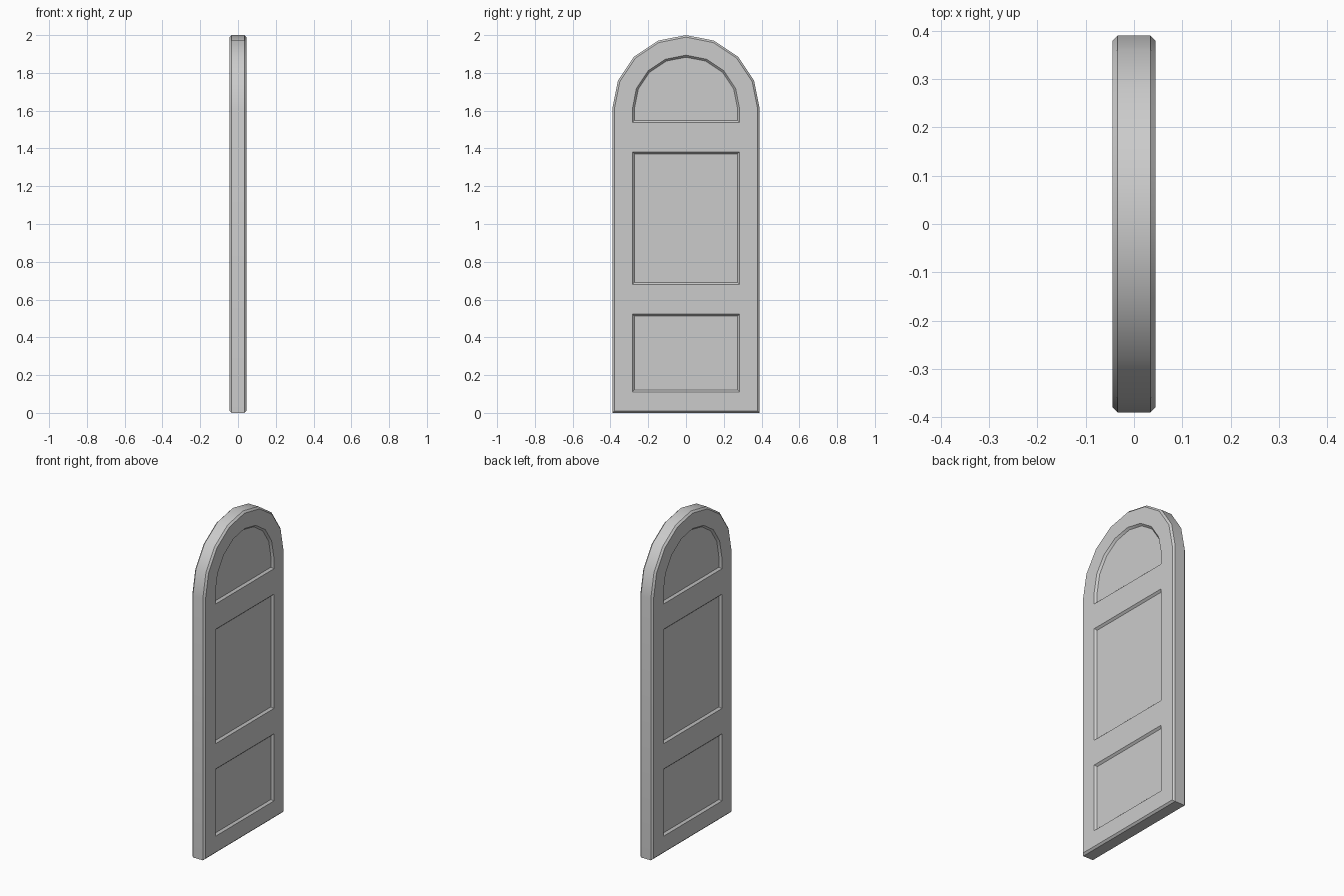
import bpy, bmesh
from math import sin, cos, pi

if "Cube" in bpy.data.objects:
    bpy.data.objects.remove(bpy.data.objects["Cube"])

SPRING = 1.61      # height where the arch begins
HALF_T = 0.045     # half thickness
CH = 0.011         # chamfer and panel slope


def arch(r, z0):
    """Arched outline: straight sides with an eight-sided half circle."""
    pts = [(-r, z0), (r, z0)]
    return pts + [(r * cos(i * pi / 8), SPRING + r * sin(i * pi / 8)) for i in range(9)]


def rect(w, z0, z1):
    return [(-w, z0), (w, z0), (w, z1), (-w, z1)]


bm = bmesh.new()


def loop(pts, x):
    return [bm.verts.new((x, y, z)) for y, z in pts]


def edges(vs):
    out = []
    for a, b in zip(vs, vs[1:] + vs[:1]):
        out.append(bm.edges.get((a, b)) or bm.edges.new((a, b)))
    return out


def skin(a, b):
    n = len(a)
    for i in range(n):
        j = (i + 1) % n
        bm.faces.new((a[i], a[j], b[j], b[i]))


# Rim and chamfer of one half
mid = loop(arch(0.39, 0), 0)
rim = loop(arch(0.39, 0), HALF_T - CH)
front = loop(arch(0.39 - CH, CH), HALF_T)
skin(mid, rim)
skin(rim, front)
face_edges = edges(front)

# Three sunken panels with sloped borders
panels = [
    (rect(0.284, 0.11, 0.523), rect(0.284 - CH, 0.11 + CH, 0.523 - CH)),
    (rect(0.284, 0.679, 1.382), rect(0.284 - CH, 0.679 + CH, 1.382 - CH)),
    (arch(0.284, 1.538), arch(0.284 - CH, 1.538 + CH)),
]
for outer, inner in panels:
    a, b = loop(outer, HALF_T), loop(inner, HALF_T - 0.012)
    skin(a, b)
    bm.faces.new(b)
    face_edges += edges(a)

# Flat frame around the panels
bmesh.ops.triangle_fill(bm, edges=face_edges, use_beauty=True, normal=(1, 0, 0))

# Mirror to the other side
geom = bm.verts[:] + bm.edges[:] + bm.faces[:]
bmesh.ops.mirror(bm, geom=geom, axis='X', merge_dist=0.0005)
bmesh.ops.remove_doubles(bm, verts=bm.verts[:], dist=0.0005)
bmesh.ops.recalc_face_normals(bm, faces=bm.faces[:])

me = bpy.data.meshes.new("arched_door")
bm.to_mesh(me)
bm.free()
door = bpy.data.objects.new("arched_door", me)
bpy.context.collection.objects.link(door)
bpy.context.view_layer.objects.active = door
door.select_set(True)
bpy.ops.object.shade_smooth_by_angle(angle=pi / 6)
